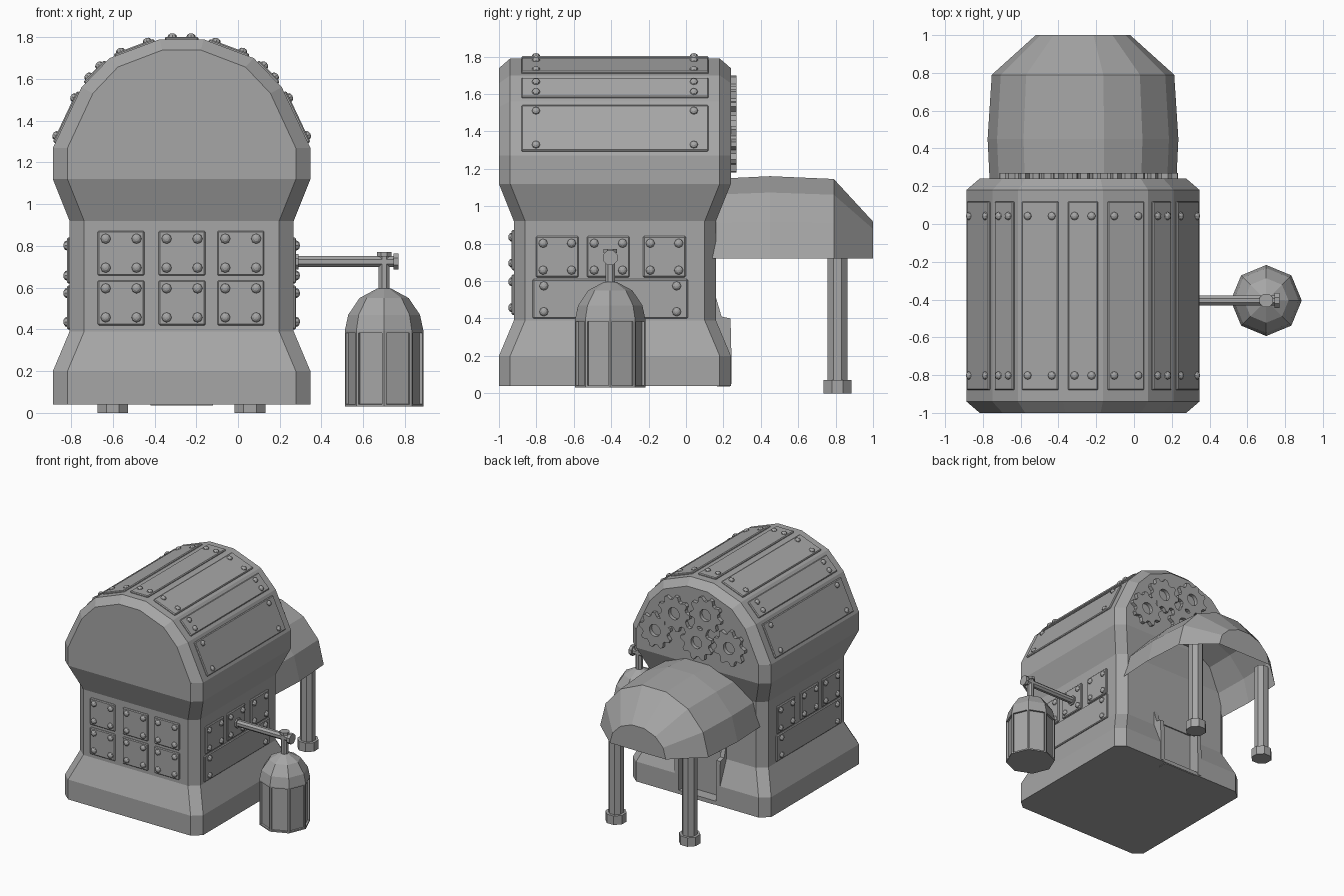
import bpy, bmesh, math
from mathutils import Matrix, Vector

if "Cube" in bpy.data.objects:
    bpy.data.objects.remove(bpy.data.objects["Cube"])

grey = bpy.data.materials.new("plain_grey")
grey.use_nodes = True
COLOUR = (0.38, 0.38, 0.38, 1)
grey.diffuse_color = COLOUR
grey.node_tree.nodes["Principled BSDF"].inputs["Base Color"].default_value = COLOUR

CX, CY = -0.27, -0.38          # centre of the building
HALF_W, HALF_D = 0.617, 0.62   # half width and depth at the base


def finish(name, bm, recalc=True):
    if recalc:
        bmesh.ops.recalc_face_normals(bm, faces=bm.faces)
    mesh = bpy.data.meshes.new(name)
    bm.to_mesh(mesh)
    bm.free()
    mesh.materials.append(grey)
    ob = bpy.data.objects.new(name, mesh)
    bpy.context.collection.objects.link(ob)
    return ob


def loft(name, rings, closed=True, caps=(True, True)):
    """Skin a list of equal point rings."""
    bm = bmesh.new()
    rows = [[bm.verts.new(p) for p in ring] for ring in rings]
    n = len(rows[0])
    for a, b in zip(rows, rows[1:]):
        for i in range(n if closed else n - 1):
            j = (i + 1) % n
            bm.faces.new((a[i], a[j], b[j], b[i]))
    for row, cap in zip((rows[0], rows[-1]), caps):
        if cap:
            bm.faces.new(row)
    return finish(name, bm)


def box(bm, matrix, size):
    bmesh.ops.create_cube(bm, size=1, matrix=matrix @ Matrix.Diagonal((*size, 1)))


def rod(name, start, end, radius, sides=8):
    start, end = Vector(start), Vector(end)
    d = end - start
    bm = bmesh.new()
    m = Matrix.Translation((start + end) / 2) @ d.to_track_quat('Z', 'Y').to_matrix().to_4x4()
    turn = Matrix.Rotation(math.pi / sides, 4, 'Z')
    bmesh.ops.create_cone(bm, cap_ends=True, segments=sides, radius1=radius,
                          radius2=radius, depth=d.length, matrix=m @ turn)
    return finish(name, bm)


# Lower body: chamfered rectangle rings with a pinched waist
def chamfered(z, inset):
    w, d, cx, cy = HALF_W - inset, HALF_D - inset, 0.07, 0.06
    pts = [(w, cy - d), (w, d - cy), (w - cx, d), (cx - w, d),
           (-w, d - cy), (-w, cy - d), (cx - w, -d), (w - cx, -d)]
    return [(CX + x, CY + y, z) for x, y in pts]


WAIST = 0.08
body = loft("body", [chamfered(z, i) for z, i in (
    (0.04, 0), (0.2, 0), (0.39, WAIST), (0.92, WAIST), (1.12, 0), (1.27, 0))])

# Doorway recess in the back wall
bm = bmesh.new()
box(bm, Matrix.Translation((CX, 0.25, 0.25)), (0.34, 0.2, 0.36))
cutter = finish("doorway_cutter", bm)
cutter.hide_render = True
cut = body.modifiers.new("doorway", 'BOOLEAN')
cut.operation, cut.object, cut.solver = 'DIFFERENCE', cutter, 'EXACT'
bpy.context.view_layer.objects.active = body
bpy.ops.object.modifier_apply(modifier="doorway")
bpy.data.objects.remove(cutter)

# Vaulted roof: seven flat facets with chamfered ends
half_arch = [(0.617, 1.27), (0.48, 1.56), (0.345, 1.70), (0.105, 1.79)]
arch = half_arch + [(-x, z) for x, z in reversed(half_arch)]


def arch_ring(y, sx, sz):
    return [(CX + x * sx, y, 1.27 + (z - 1.27) * sz) for x, z in arch]


roof = loft("vaulted_roof", [arch_ring(-1, 0.886, 0.9), arch_ring(-0.94, 1, 1),
                             arch_ring(0.18, 1, 1), arch_ring(0.24, 0.886, 0.9)])

# Riveted plates
plates, rivets = bmesh.new(), bmesh.new()


def plate(centre, across, normal, w, h, inset=0.038, r=0.024):
    across, normal = Vector(across).normalized(), Vector(normal).normalized()
    up = normal.cross(across)
    m = Matrix((across, up, normal)).transposed().to_4x4()
    m.translation = Vector(centre)
    box(plates, m, (w, h, 0.024))
    for sx in (-1, 1):
        for sy in (-1, 1):
            spot = Matrix.Translation((sx * (w / 2 - inset[0] if isinstance(inset, tuple) else sx and w / 2 - inset),
                                       sy * (h / 2 - (inset[1] if isinstance(inset, tuple) else inset)), 0.012))
            bmesh.ops.create_uvsphere(rivets, u_segments=8, v_segments=6, radius=r,
                                      matrix=m @ spot @ Matrix.Diagonal((1, 1, 0.75, 1)))


# front: two rows of three
for x in (-0.56, -0.268, 0.013):
    for z in (0.765, 0.527):
        plate((x, -0.92, z), (1, 0, 0), (0, -1, 0), 0.224, 0.215)
# sides: three small plates above one long plate
for s in (-1, 1):
    wall = CX + s * (HALF_W - WAIST)
    for y in (-0.688, -0.415, -0.115):
        plate((wall, y, 0.73), (0, s, 0), (s, 0, 0), 0.228, 0.22)
    plate((wall, -0.405, 0.505), (0, s, 0), (s, 0, 0), 0.83, 0.21, (0.06, 0.036))
# roof: one plate on every facet
for a, b in zip(arch, arch[1:]):
    dx, dz = b[0] - a[0], b[1] - a[1]
    length = math.hypot(dx, dz)
    plate((CX + (a[0] + b[0]) / 2, -0.38, (a[1] + b[1]) / 2), (0, 1, 0), (dz, 0, -dx),
          1.0, length - 0.05, (0.078, 0.035), 0.022)
bevel = finish("wall_and_roof_plates", plates).modifiers.new("edge", 'BEVEL')
bevel.width, bevel.segments = 0.006, 1
finish("rivets", rivets)


# Gears on the back gable
def gear(name, x, z, turn, teeth=9, y0=0.235, y1=0.27):
    outer, hole = [], []
    for i in range(teeth * 4):
        a = (i + turn) * math.tau / (teeth * 4)
        r = 0.142 if i % 4 < 2 else 0.112
        outer.append((x + r * math.cos(a), z + r * math.sin(a)))
        hole.append((x + 0.048 * math.cos(a), z + 0.048 * math.sin(a)))
    ring = lambda pts, y: [(px, y, pz) for px, pz in pts]
    loft(name, [ring(hole, y0), ring(outer, y0), ring(outer, y1), ring(hole, y1), ring(hole, y0)],
         caps=(False, False))


for i, (x, z) in enumerate([(0.09, 1.32), (-0.08, 1.5), (-0.36, 1.56), (-0.28, 1.32), (-0.57, 1.35)]):
    gear(f"gear_{i + 1}", x, z, i * 1.3)

# Porch canopy: open-bottomed shell narrowing to a closed end
SEG = 7


def canopy_ring(y, w, h):
    return [(CX + w * math.cos(math.pi * i / SEG), y,
             0.72 + h * math.sin(math.pi * i / SEG) / math.cos(math.pi / SEG / 2) * 0.99)
            for i in range(SEG + 1)]


loft("porch_canopy", [canopy_ring(0.14, 0.49, 0.43), canopy_ring(0.45, 0.505, 0.445),
                      canopy_ring(0.79, 0.483, 0.43), canopy_ring(1.0, 0.25, 0.2)],
     closed=False, caps=(False, True))

# Porch columns, running up to the shell
for side, x in (("right", -0.6), ("left", 0.058)):
    rod(f"{side}_column", (x, 0.81, 0.02), (x, 0.81, 0.8), 0.058)
    rod(f"{side}_column_foot", (x, 0.81, 0), (x, 0.81, 0.072), 0.08)

# Door jambs and sill
jamb = [(0.13, 0.53), (0.155, 0.53), (0.19, 0.41), (0.238, 0.4), (0.243, 0.2), (0.243, 0.05), (0.13, 0.05)]
for side, s in (("right", -1), ("left", 1)):
    x = CX + s * 0.185
    loft(f"{side}_door_jamb", [[(x + o, y, z) for y, z in jamb] for o in (-0.018, 0.018)])
bm = bmesh.new()
box(bm, Matrix.Translation((CX, 0.2, 0.05)), (0.3, 0.07, 0.03))
finish("door_sill", bm)

# Lantern arm and hanger
LX, LY, ARM_Z = 0.7, -0.405, 0.725
rod("lantern_arm", (0.25, LY, ARM_Z), (0.76, LY, ARM_Z), 0.028)
rod("arm_tip", (0.745, LY, ARM_Z), (0.77, LY, ARM_Z), 0.042)
rod("arm_collar", (0.27, LY, ARM_Z), (0.29, LY, ARM_Z), 0.04)
rod("hanger_post", (LX, LY, 0.57), (LX, LY, 0.765), 0.028)
rod("hanger_top", (LX, LY, 0.75), (LX, LY, 0.77), 0.038)


# Lantern: eight panes under a faceted dome
def lantern_ring(r, z):
    return [(LX + r * math.cos(i * math.tau / 8), LY + r * math.sin(i * math.tau / 8), z) for i in range(8)]


lantern = loft("lantern", [lantern_ring(r, z) for r, z in (
    (0.188, 0.03), (0.188, 0.395), (0.172, 0.47), (0.118, 0.55), (0.035, 0.595))])
bm = bmesh.new()
bm.from_mesh(lantern.data)
panes = [f for f in bm.faces if abs(f.normal.z) < 0.01]
bmesh.ops.inset_individual(bm, faces=panes, thickness=0.016, depth=0)
bmesh.ops.inset_individual(bm, faces=panes, thickness=0.001, depth=-0.014)
bm.to_mesh(lantern.data)
bm.free()
